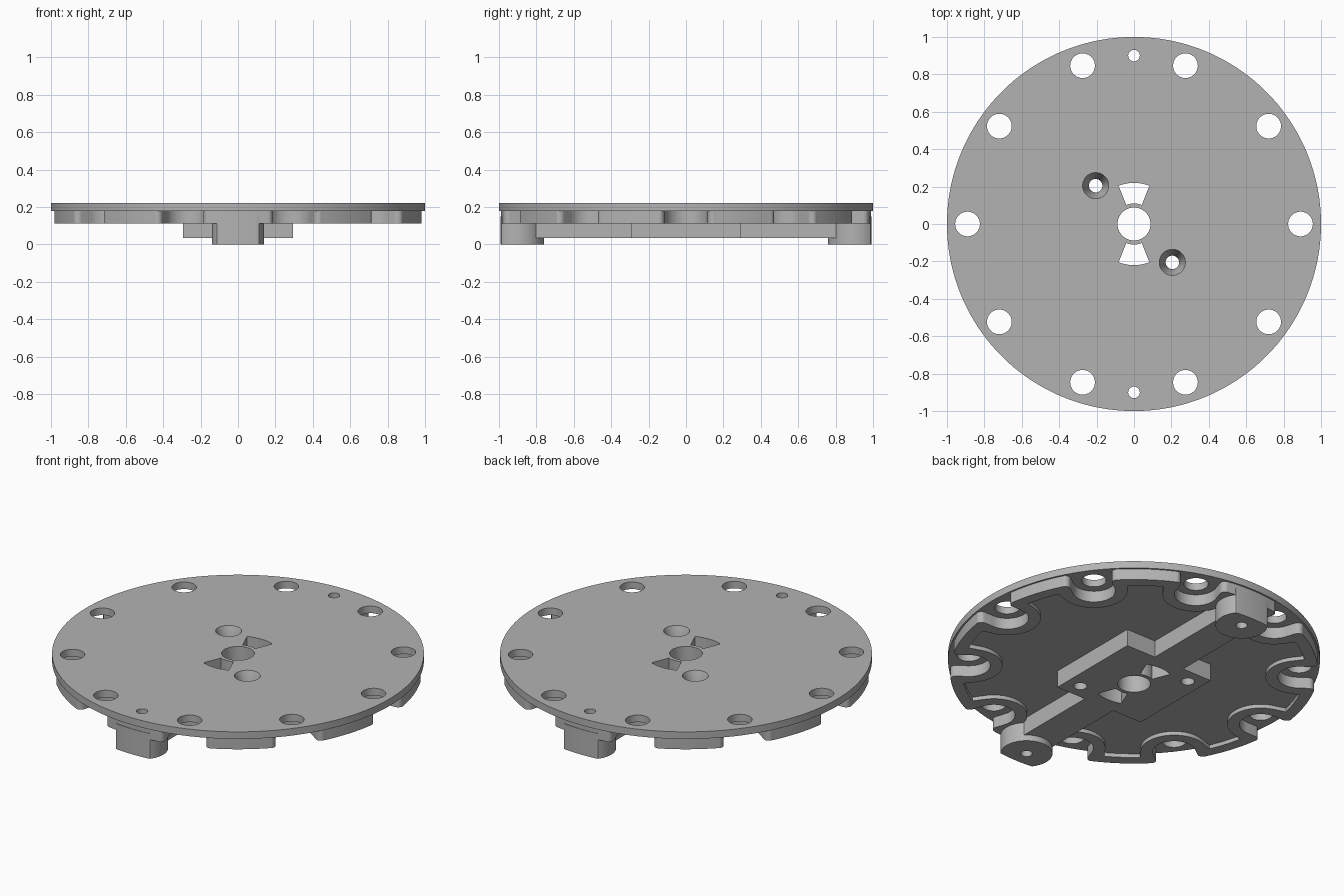
import bpy, bmesh
from math import sin, cos, pi, sqrt, radians, hypot

cube = bpy.data.objects.get("Cube")
if cube:
    bpy.data.objects.remove(cube)

HOLES = 10
PITCH = 2 * pi / HOLES
HOLE_R = 0.89       # pitch circle of the rim holes
RIM = 0.99          # radius of the wall below the top plate
TOP, LEDGE, WALL, FLOOR, BAR = 0.22, 0.178, 0.112, 0.135, 0.035

grey = bpy.data.materials.new("plain_grey")
grey.use_nodes = True
grey.diffuse_color = (0.45, 0.45, 0.45, 1)
grey.node_tree.nodes["Principled BSDF"].inputs["Base Color"].default_value = grey.diffuse_color


def arc(r, a0, a1, n, cx=0, cy=0):
    return [(cx + r * cos(a0 + (a1 - a0) * i / n), cy + r * sin(a0 + (a1 - a0) * i / n))
            for i in range(n + 1)]


def circle(r, n=48, cx=0, cy=0):
    return arc(r, 0, 2 * pi, n, cx, cy)[:-1]


def turn(points, a):
    return [(x * cos(a) - y * sin(a), x * sin(a) + y * cos(a)) for x, y in points]


def prisms(name, outlines, z0, z1):
    """One object made of upright prisms, one for each outline."""
    bm = bmesh.new()
    for pts in outlines:
        low = [bm.verts.new((x, y, z0)) for x, y in pts]
        face = bm.faces.new(low)
        new = bmesh.ops.extrude_face_region(bm, geom=[face])["geom"]
        for v in new:
            if isinstance(v, bmesh.types.BMVert):
                v.co.z = z1
    return finish(name, bm)


def finish(name, bm):
    bmesh.ops.recalc_face_normals(bm, faces=bm.faces[:])
    mesh = bpy.data.meshes.new(name)
    bm.to_mesh(mesh)
    bm.free()
    mesh.materials.append(grey)
    ob = bpy.data.objects.new(name, mesh)
    bpy.context.collection.objects.link(ob)
    return ob


def combine(body, other, operation):
    mod = body.modifiers.new(other.name, 'BOOLEAN')
    mod.operation, mod.solver, mod.object = operation, 'EXACT', other
    bpy.context.view_layer.objects.active = body
    bpy.ops.object.modifier_apply(modifier=mod.name)
    bpy.data.objects.remove(other)


# Top plate
body = prisms("round_base_plate", [circle(1, 180)], LEDGE, TOP)

# Notched wall: a rounded, flared notch around each rim hole
half = 0.115
flare = arc(0.03, 0, pi / 2, 6, 0.95, -half - 0.03)
pocket = arc(half, -pi / 2, -1.5 * pi, 24, HOLE_R, 0)
notch = flare + pocket + [(x, -y) for x, y in reversed(flare)]
gap = radians(8.8)
wall = []
for i in range(HOLES):
    wall += turn(notch + arc(RIM, gap, PITCH - gap, 14), i * PITCH)
combine(body, prisms("notched_wall", [wall], WALL, 0.2), 'UNION')

# Shallow scalloped recess on the underside
recess = []
for i in range(720):
    a = i * pi / 360
    off = (a + PITCH / 2) % PITCH - PITCH / 2
    reach = 0.18 ** 2 - (HOLE_R * sin(off)) ** 2
    r = HOLE_R * cos(off) - sqrt(reach) if reach > 0 else 0.925
    recess.append((r * cos(a), r * sin(a)))
combine(body, prisms("recess", [recess], 0.05, FLOOR), 'DIFFERENCE')

# Cross bar with a square middle
w, s, e = 0.1, 0.293, 0.86
side = [(w, -e), (w, -s), (s, -s), (s, s), (w, s), (w, e)]
bar = side + [(-x, -y) for x, y in side]
combine(body, prisms("cross_bar", [bar], BAR, 0.15), 'UNION')

# Two end feet, round inside and trimmed to the rim outside
foot = []
for x, y in circle(0.14, 96, 0, 0.9):
    k = min(1, 0.993 / hypot(x, y))
    foot.append((x * k, y * k))
combine(body, prisms("end_feet", [foot, turn(foot, pi)], 0, 0.15), 'UNION')

# Through holes: rim, feet, centre, two wedges and two screws
cuts = [turn(circle(0.066, 48, HOLE_R), i * PITCH) for i in range(HOLES)]
cuts += [circle(0.031, 32, 0, y) for y in (-0.9, 0.9)]
cuts.append(circle(0.088, 64))
spread = radians(22)
wedge = arc(0.22, -spread, spread, 12) + arc(0.11, spread, -spread, 8)
cuts += [turn(wedge, a) for a in (pi / 2, -pi / 2)]
screws = [(-0.205, 0.205), (0.205, -0.205)]
cuts += [circle(0.036, 32, x, y) for x, y in screws]
combine(body, prisms("through_holes", cuts, -0.1, 0.4), 'DIFFERENCE')

# Countersinks
bm = bmesh.new()
for x, y in screws:
    cone = bmesh.ops.create_cone(bm, cap_ends=True, segments=48, radius1=0.034,
                                 radius2=0.074, depth=0.1)
    bmesh.ops.translate(bm, verts=cone["verts"], vec=(x, y, 0.18))
combine(body, finish("countersinks", bm), 'DIFFERENCE')

bpy.ops.object.select_all(action='DESELECT')
body.select_set(True)
bpy.context.view_layer.objects.active = body
bpy.ops.object.shade_smooth_by_angle(angle=radians(30))
